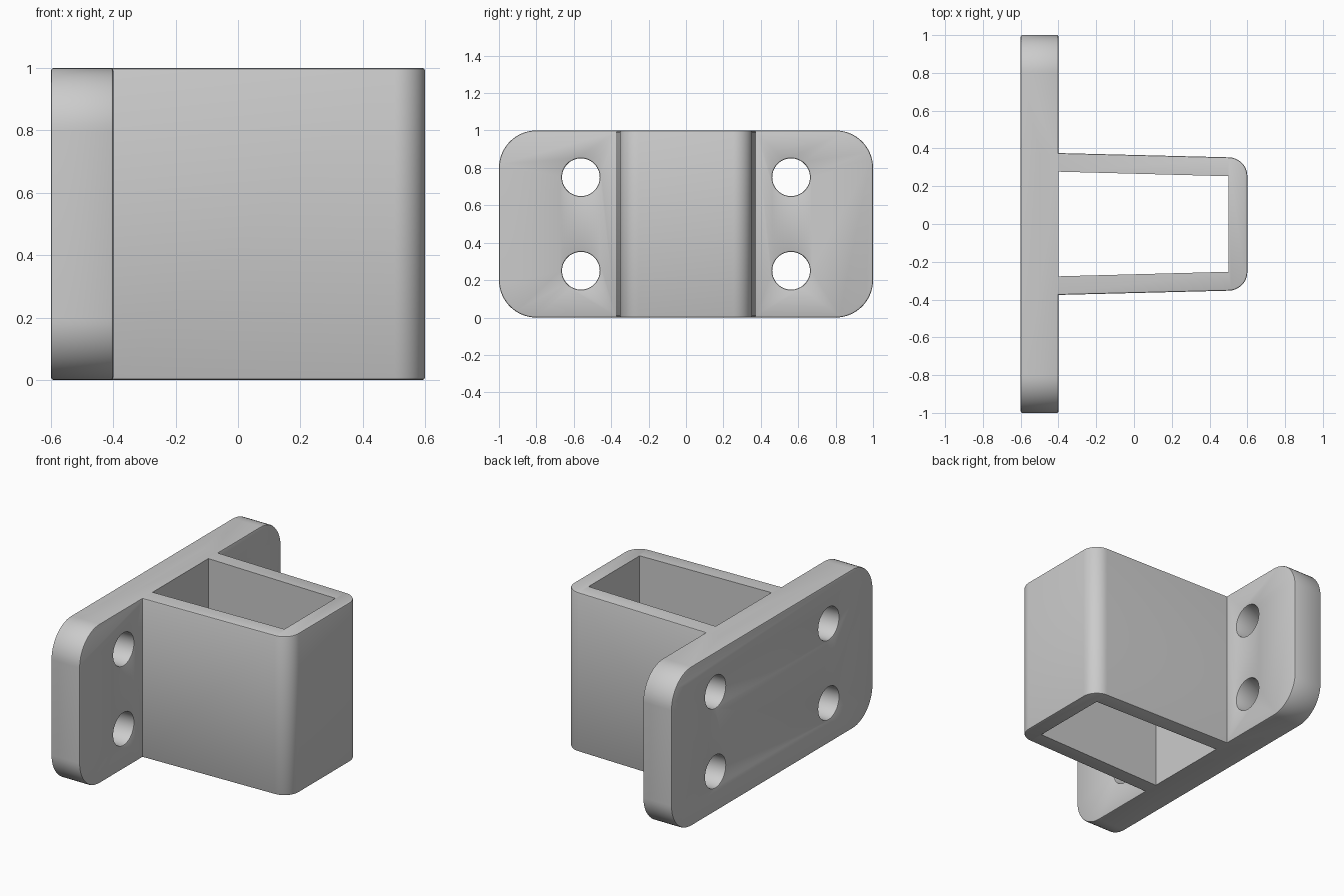
import bpy, bmesh, math
from mathutils import Vector

default = bpy.data.objects.get("Cube")
if default:
    bpy.data.objects.remove(default, do_unlink=True)

grey = bpy.data.materials.new("plain grey")
grey.use_nodes = True
colour = (0.6, 0.6, 0.6, 1)
grey.diffuse_color = colour
grey.node_tree.nodes["Principled BSDF"].inputs["Base Color"].default_value = colour


def prism(name, points, direction):
    """Extrude a closed outline along a direction."""
    bm = bmesh.new()
    face = bm.faces.new([bm.verts.new(p) for p in points])
    grown = bmesh.ops.extrude_face_region(bm, geom=[face])["geom"]
    verts = [v for v in grown if isinstance(v, bmesh.types.BMVert)]
    bmesh.ops.translate(bm, verts=verts, vec=Vector(direction))
    bmesh.ops.recalc_face_normals(bm, faces=bm.faces)
    mesh = bpy.data.meshes.new(name)
    bm.to_mesh(mesh)
    bm.free()
    mesh.materials.append(grey)
    ob = bpy.data.objects.new(name, mesh)
    bpy.context.collection.objects.link(ob)
    return ob


def arc(cx, cy, radius, start, end, steps):
    angles = [math.radians(start + (end - start) * i / steps) for i in range(steps + 1)]
    return [(cx + radius * math.cos(a), cy + radius * math.sin(a)) for a in angles]


def combine(target, tool, operation):
    """Apply a boolean and discard the tool."""
    mod = target.modifiers.new("join", "BOOLEAN")
    mod.operation, mod.solver, mod.object = operation, "EXACT", tool
    bpy.ops.object.select_all(action="DESELECT")
    bpy.context.view_layer.objects.active = target
    target.select_set(True)
    bpy.ops.object.modifier_apply(modifier=mod.name)
    bpy.data.objects.remove(tool, do_unlink=True)


# Mounting plate with rounded corners
outline = []
for i, (cy, cz) in enumerate([(0.8, 0.8), (-0.8, 0.8), (-0.8, 0.2), (0.8, 0.2)]):
    outline += arc(cy, cz, 0.2, 90 * i, 90 * i + 90, 14)
bracket = prism("mounting_bracket", [(-0.6, y, z) for y, z in outline], (0.2, 0, 0))

# Tapered sleeve with rounded outer corners
half = arc(0.5, 0.253, 0.1, 0, 88.6, 12) + [(-0.5, 0.378)]
sleeve_outline = half + [(x, -y) for x, y in reversed(half)]
sleeve = prism("sleeve", [(x, y, 0) for x, y in sleeve_outline], (0, 0, 1))
combine(bracket, sleeve, "UNION")

# Four bolt holes
for y in (-0.562, 0.562):
    for z in (0.25, 0.75):
        circle = arc(y, z, 0.101, 0, 360, 36)[:-1]
        hole = prism("bolt_hole", [(-0.8, a, b) for a, b in circle], (0.6, 0, 0))
        combine(bracket, hole, "DIFFERENCE")

# Softened outer edges and hole rims
bm = bmesh.new()
bm.from_mesh(bracket.data)
bmesh.ops.remove_doubles(bm, verts=bm.verts, dist=0.0001)
sharp = [e for e in bm.edges if e.is_manifold and e.calc_face_angle_signed() > 0.9]
bmesh.ops.bevel(bm, geom=sharp, offset=0.008, segments=2, profile=0.5,
                affect="EDGES", clamp_overlap=True)
bm.to_mesh(bracket.data)
bm.free()

# Sharp-edged opening through the sleeve
opening = [(-0.4, -0.277), (0.5, -0.253), (0.5, 0.253), (-0.4, 0.277)]
cavity = prism("opening", [(x, y, -0.2) for x, y in opening], (0, 0, 1.4))
combine(bracket, cavity, "DIFFERENCE")

bpy.ops.object.shade_smooth_by_angle(angle=math.radians(30))
